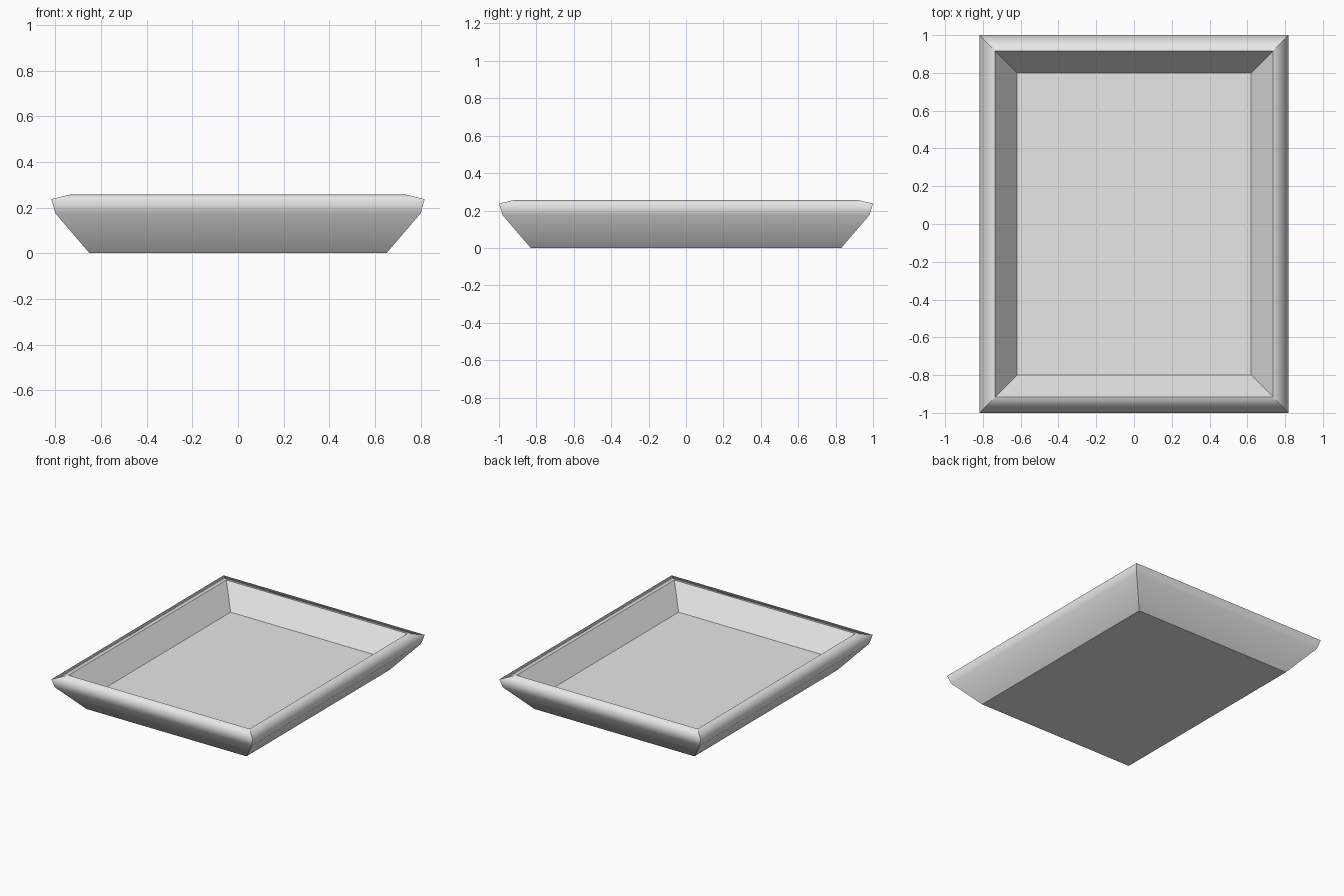
import bpy
import bmesh

cube = bpy.data.objects.get("Cube")
if cube:
    bpy.data.objects.remove(cube, do_unlink=True)

# Single plain grey finish
grey = bpy.data.materials.new("light_grey")
grey.use_nodes = True
color = (0.8, 0.8, 0.8, 1)
grey.diffuse_color = color
grey.node_tree.nodes["Principled BSDF"].inputs["Base Color"].default_value = color

# Wall profile from the foot, over the rim, down to the inner floor:
# half width, half depth, height
PROFILE = [
    (0.65, 0.83, 0.0),
    (0.80, 0.98, 0.175),
    (0.817, 1.0, 0.237),
    (0.735, 0.915, 0.257),
    (0.62, 0.80, 0.096),
]
CORNERS = [(-1, -1), (1, -1), (1, 1), (-1, 1)]
FOOT, INNER_RIM, FLOOR = 0, 3, 4

bm = bmesh.new()
rings = [[bm.verts.new((sx * w, sy * d, z)) for sx, sy in CORNERS]
         for w, d, z in PROFILE]

# Sloped walls between neighbouring rings
for low, high in zip(rings, rings[1:]):
    for i in range(4):
        j = (i + 1) % 4
        bm.faces.new((low[i], low[j], high[j], high[i]))

# Underside and inner floor
bm.faces.new(reversed(rings[FOOT]))
bm.faces.new(rings[FLOOR])

# Rounded look along the outer rim, crisp mitres, foot and inner edges
for face in bm.faces:
    face.smooth = True
for low, high in zip(rings, rings[1:]):
    for a, b in zip(low, high):
        bm.edges.get((a, b)).smooth = False
for index in (FOOT, INNER_RIM, FLOOR):
    for i in range(4):
        bm.edges.get((rings[index][i], rings[index][(i + 1) % 4])).smooth = False

bmesh.ops.recalc_face_normals(bm, faces=bm.faces)
mesh = bpy.data.meshes.new("tray")
bm.to_mesh(mesh)
bm.free()
mesh.materials.append(grey)
tray = bpy.data.objects.new("tray", mesh)
bpy.context.collection.objects.link(tray)
